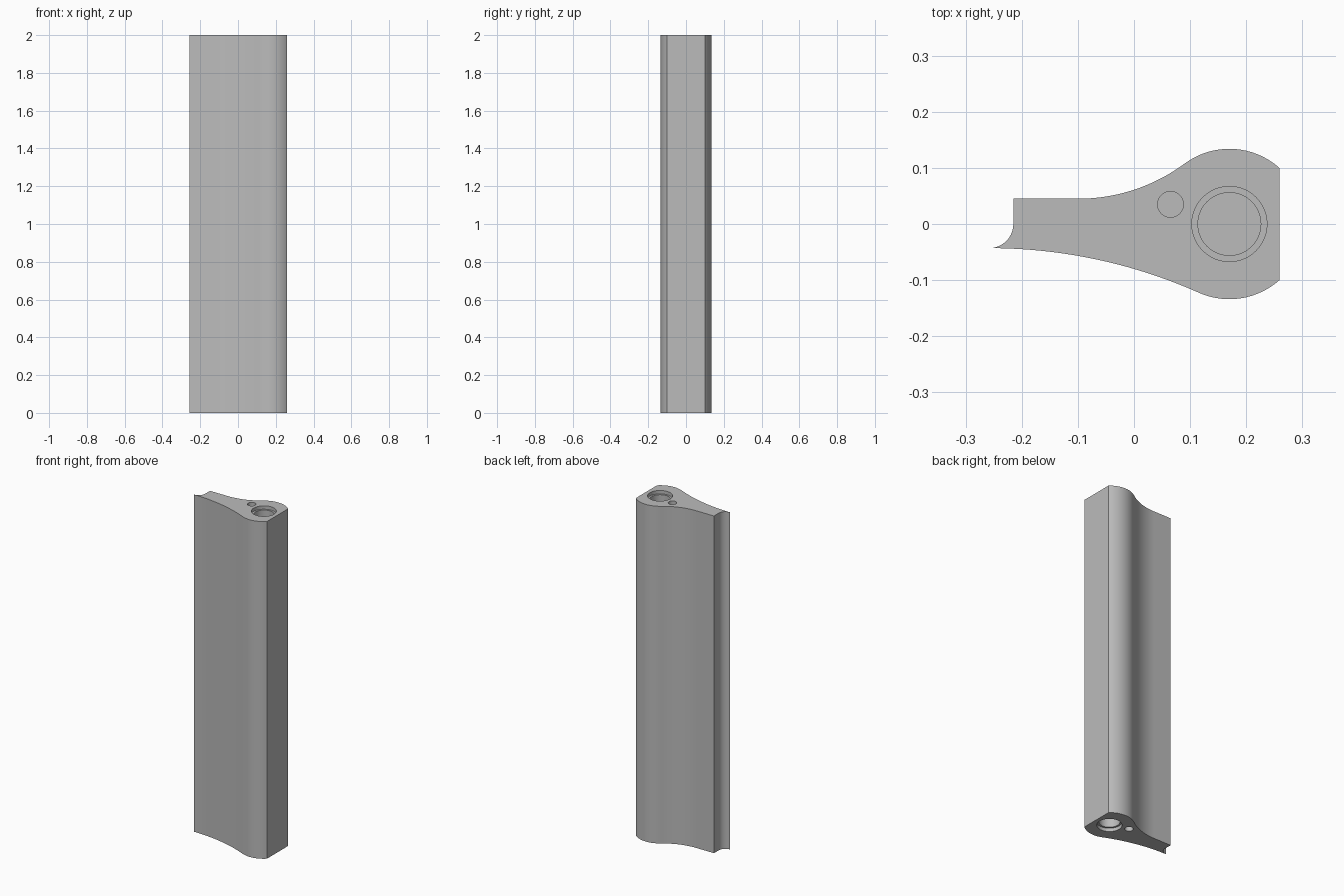
import bpy, bmesh
from math import sin, cos, atan2, pi, radians
from mathutils import Vector

cube = bpy.data.objects.get("Cube")
if cube:
    bpy.data.objects.remove(cube, do_unlink=True)

HEIGHT = 2.0
BORE = Vector((0.17, 0.0))
HEAD_R = 0.134

grey = bpy.data.materials.new("plain grey")
grey.use_nodes = True
colour = (0.5, 0.5, 0.5, 1)
grey.diffuse_color = colour
grey.node_tree.nodes["Principled BSDF"].inputs["Base Color"].default_value = colour


def arc(centre, radius, start, end, steps):
    """Points along an arc, end points included."""
    angles = [start + (end - start) * i / steps for i in range(steps + 1)]
    return [Vector((centre[0] + radius * cos(a), centre[1] + radius * sin(a))) for a in angles]


def blend_arc(x, y, side, steps=20):
    """Hollow flank, level at (x, y) and tangent to the round head; side is +1 back, -1 front."""
    dx, h = BORE.x - x, abs(y)
    r = (dx * dx + h * h - HEAD_R ** 2) / (2 * (HEAD_R - h))
    centre = Vector((x, side * (h + r)))
    to_head = BORE - centre
    return arc(centre, r, -side * pi / 2, atan2(to_head.y, to_head.x), steps)


def head_arc(start_point, end_point, steps=16):
    a, b = start_point - BORE, end_point - BORE
    return arc(BORE, HEAD_R, atan2(a.y, a.x), atan2(b.y, b.x), steps)


def prism(name, outline, z0, z1):
    bm = bmesh.new()
    base = bm.faces.new([bm.verts.new((p.x, p.y, z0)) for p in outline])
    top = bmesh.ops.extrude_face_region(bm, geom=[base])["geom"]
    verts = [v for v in top if isinstance(v, bmesh.types.BMVert)]
    bmesh.ops.translate(bm, vec=(0, 0, z1 - z0), verts=verts)
    bmesh.ops.recalc_face_normals(bm, faces=bm.faces)
    mesh = bpy.data.meshes.new(name)
    bm.to_mesh(mesh)
    bm.free()
    obj = bpy.data.objects.new(name, mesh)
    bpy.context.collection.objects.link(obj)
    mesh.materials.append(grey)
    return obj


# Cross-section: front flank, round head with a flat end, back flank, scooped tail
front = blend_arc(-0.258, -0.043, -1)
back = blend_arc(-0.1, 0.045, 1)
flat_front, flat_back = Vector((0.26, -0.1)), Vector((0.26, 0.1))
outline = front + head_arc(front[-1], flat_front)[1:]
outline += head_arc(flat_back, back[-1])[:-1] + back[::-1]
outline += [Vector((-0.215, 0.045))]
outline += arc((-0.258, 0), 0.043, 0, -pi / 2, 10)[:-1]
body = prism("extruded_body", outline, 0, HEIGHT)


def cut_hole(centre, radius, depth):
    """Sink the same round hole into both ends."""
    circle = arc(centre, radius, 0, 2 * pi, 48)[:-1]
    for z0, z1 in ((-0.05, depth), (HEIGHT - depth, HEIGHT + 0.05)):
        cutter = prism("hole_cutter", circle, z0, z1)
        cutter.hide_render = True
        mod = body.modifiers.new("hole", "BOOLEAN")
        mod.operation = "DIFFERENCE"
        mod.solver = "EXACT"
        mod.object = cutter
        bpy.ops.object.modifier_apply(modifier=mod.name)
        bpy.data.objects.remove(cutter, do_unlink=True)


# Main bore, its shallow counterbore and the small pin hole
bpy.context.view_layer.objects.active = body
body.select_set(True)
cut_hole(BORE, 0.056, 0.5)
cut_hole(BORE, 0.067, 0.02)
cut_hole((0.065, 0.035), 0.023, 0.5)
bpy.ops.object.shade_smooth_by_angle(angle=radians(30))
